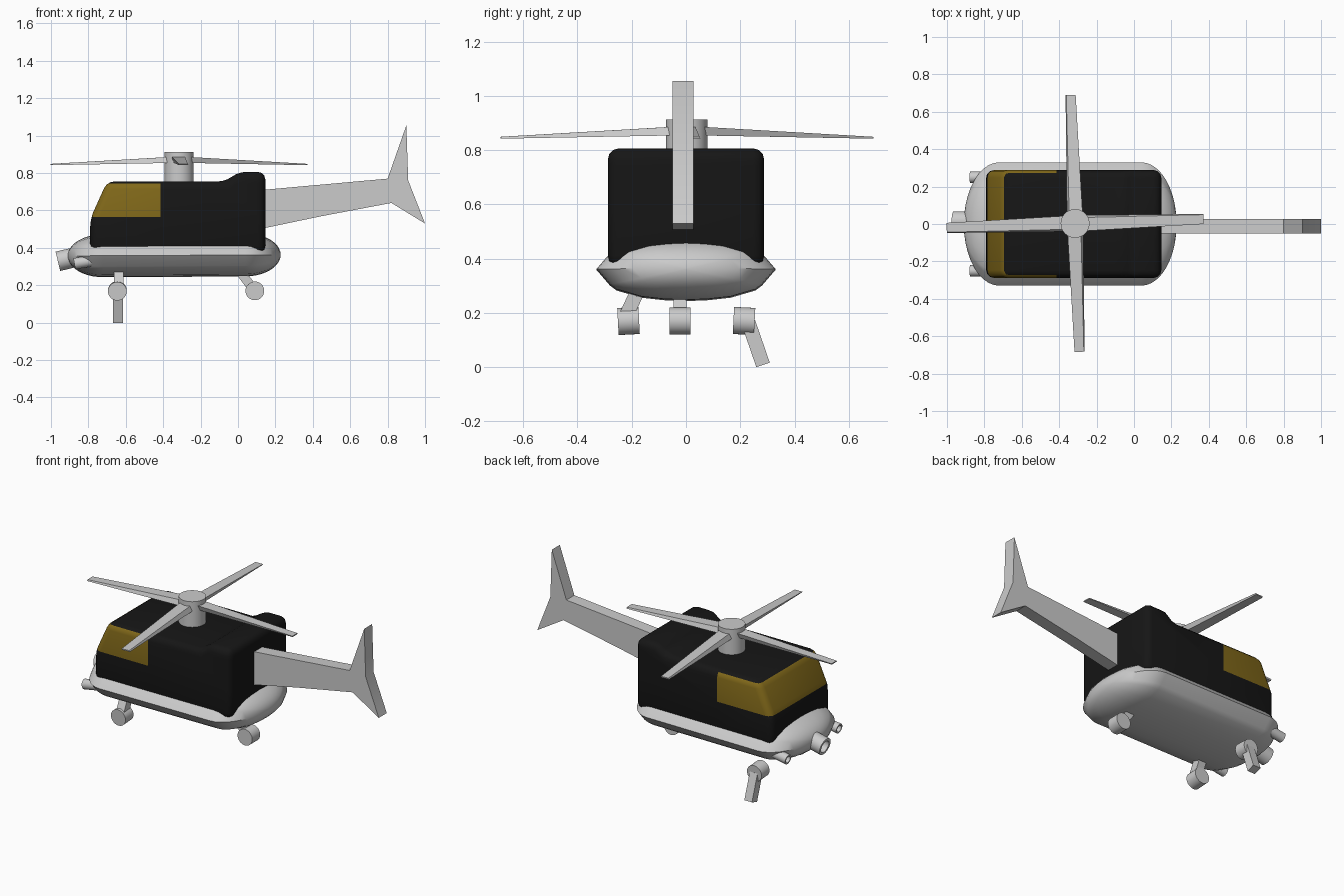
import bpy, bmesh
from math import cos, pi, sin, radians
from mathutils import Vector, Matrix

if "Cube" in bpy.data.objects:
    bpy.data.objects.remove(bpy.data.objects["Cube"])


def finish(bm, name, mats=()):
    bmesh.ops.recalc_face_normals(bm, faces=bm.faces)
    me = bpy.data.meshes.new(name)
    bm.to_mesh(me)
    bm.free()
    ob = bpy.data.objects.new(name, me)
    bpy.context.collection.objects.link(ob)
    for m in mats:
        me.materials.append(m)
    bpy.ops.object.select_all(action='DESELECT')
    ob.select_set(True)
    bpy.context.view_layer.objects.active = ob
    bpy.ops.object.shade_smooth_by_angle(angle=radians(35))
    return ob


def material(name, rgb):
    m = bpy.data.materials.new(name)
    m.diffuse_color = (*rgb, 1)
    m.use_nodes = True
    m.node_tree.nodes["Principled BSDF"].inputs["Base Color"].default_value = m.diffuse_color
    return m


def loft(bm, rings):
    """Skin closed rings of points and cap both ends."""
    vs = [[bm.verts.new(p) for p in r] for r in rings]
    n = len(vs[0])
    for a, b in zip(vs, vs[1:]):
        for i in range(n):
            j = (i + 1) % n
            bm.faces.new((a[i], a[j], b[j], b[i]))
    bm.faces.new(vs[0])
    bm.faces.new(vs[-1])


def slab(profile, y0, y1):
    bm = bmesh.new()
    loft(bm, [[(x, y, z) for x, z in profile] for y in (y0, y1)])
    return bm


def rod(name, a, b, r, sides=32, hollow=0):
    """Cylinder (or square bar with 4 sides) from a to b, optionally bored at b."""
    a, b = Vector(a), Vector(b)
    d = b - a
    bm = bmesh.new()
    bmesh.ops.create_cone(bm, cap_ends=True, segments=sides, radius1=r,
                          radius2=r, depth=d.length)
    if sides == 4:
        ang = pi / 4 - [v.co for v in bm.verts][0].xy.angle_signed(Vector((1, 0)))
        bmesh.ops.rotate(bm, verts=bm.verts, matrix=Matrix.Rotation(ang, 3, 'Z'))
    if hollow:
        cap = max(bm.faces, key=lambda f: f.calc_center_median().z)
        bmesh.ops.inset_region(bm, faces=[cap], thickness=r * 0.3)
        new = bmesh.ops.extrude_discrete_faces(bm, faces=[cap])['faces'][0]
        bmesh.ops.translate(bm, verts=new.verts, vec=(0, 0, -hollow))
    bm.transform(Matrix.Translation((a + b) / 2)
                 @ d.to_track_quat('Z', 'Y').to_matrix().to_4x4())
    return finish(bm, name)


black = material("cabin_black", (0.008, 0.008, 0.008))
gold = material("window_gold", (0.22, 0.14, 0.01))

# Lower hull: lens-shaped section with elliptical ends
half = [(1, 0), (.85, .5), (.776, .66), (.5, .89), (.25, .97), (0, 1)]
top = half + [(-y, z) for y, z in half[-2::-1]]
lens = top + [(y, -z) for y, z in top[-2:0:-1]]
steps = [.02] + [sin(k * pi / 20) for k in range(1, 11)]
stations = []
for k in range(11):
    ang = max(k, .15) * pi / 20
    stations.append((.19 * (1 - cos(ang)), sin(ang)))
spans = [(-.91 + d, s) for d, s in stations] + [(.228 - d, s) for d, s in stations[::-1]]
bm = bmesh.new()
loft(bm, [[(x, .33 * s * y, .36 + .005 * (x + .34) + .115 * s * z) for y, z in lens]
          for x, s in spans])
finish(bm, "hull")

# Cabin with rounded edges, rear hump and wrap-around window
bm = slab([(-.79, .37), (-.79, .555), (-.70, .755), (-.065, .755), (.0, .806),
           (.146, .806), (.146, .37)], -.288, .288)
bmesh.ops.recalc_face_normals(bm, faces=bm.faces)
bmesh.ops.bevel(bm, geom=list(bm.edges), offset=.04, segments=3, profile=.5,
                affect='EDGES', clamp_overlap=True)
for co, no in (((0, 0, .565), (0, 0, 1)), ((0, 0, .743), (0, 0, 1)),
               ((-.415, 0, 0), (1, 0, 0))):
    bmesh.ops.bisect_plane(bm, geom=bm.verts[:] + bm.edges[:] + bm.faces[:],
                           plane_co=co, plane_no=no)
for f in bm.faces:
    c = f.calc_center_bounds()
    f.material_index = int(c.x < -.415 and .565 < c.z < .743)
finish(bm, "cabin", (black, gold))

# Tail boom and fin
finish(slab([(.1, .707), (.80, .77), (.90, 1.055), (.91, .76), (1.0, .53),
             (.82, .64), (.45, .57), (.1, .497)], -.05, .028), "tail_boom")

# Rotor hub and four blades
hub = Vector((-.315, .003, 0))
rod("rotor_hub", hub + Vector((0, 0, .72)), hub + Vector((0, 0, .913)), .077)
for i in range(4):
    bm = bmesh.new()
    loft(bm, [[(r, -w + s, z0), (r, w + s, z0), (r, w - s, z1), (r, -w - s, z1)]
              for r, w, s, z0, z1 in ((.05, .036, .006, .854, .886),
                                      (.687, .025, .002, .842, .849))])
    bm.transform(Matrix.Translation(hub) @ Matrix.Rotation(radians(2) + i * pi / 2, 4, 'Z'))
    finish(bm, f"rotor_blade_{i + 1}")

# Nose tubes
rod("nose_tube_centre", (-.82, .015, .362), (-.963, .015, .328), .053, hollow=.05)
for side in (-1, 1):
    rod(f"nose_tube_{side}", (-.76, .25 * side, .335), (-.875, .25 * side, .315),
        .03, hollow=.03)

# Wheels
for name, x, y in (("wheel_left", -.645, .214), ("wheel_right", -.645, -.212),
                   ("wheel_rear", .09, -.022)):
    tilt = .002 * (y > .1) - .002 * (y < -.1)
    rod(name, (x, y - .039, .17 + tilt), (x, y + .039, .17 - tilt), .05)

# Struts, with the left one pointing down
rod("strut_right", (-.638, -.225, .18), (-.638, -.16, .32), .037, 4)
rod("strut_left", (-.642, .23, .165), (-.642, .284, .008), .037, 4)
rod("strut_rear", (.085, -.022, .175), (-.02, -.022, .315), .035, 4)
